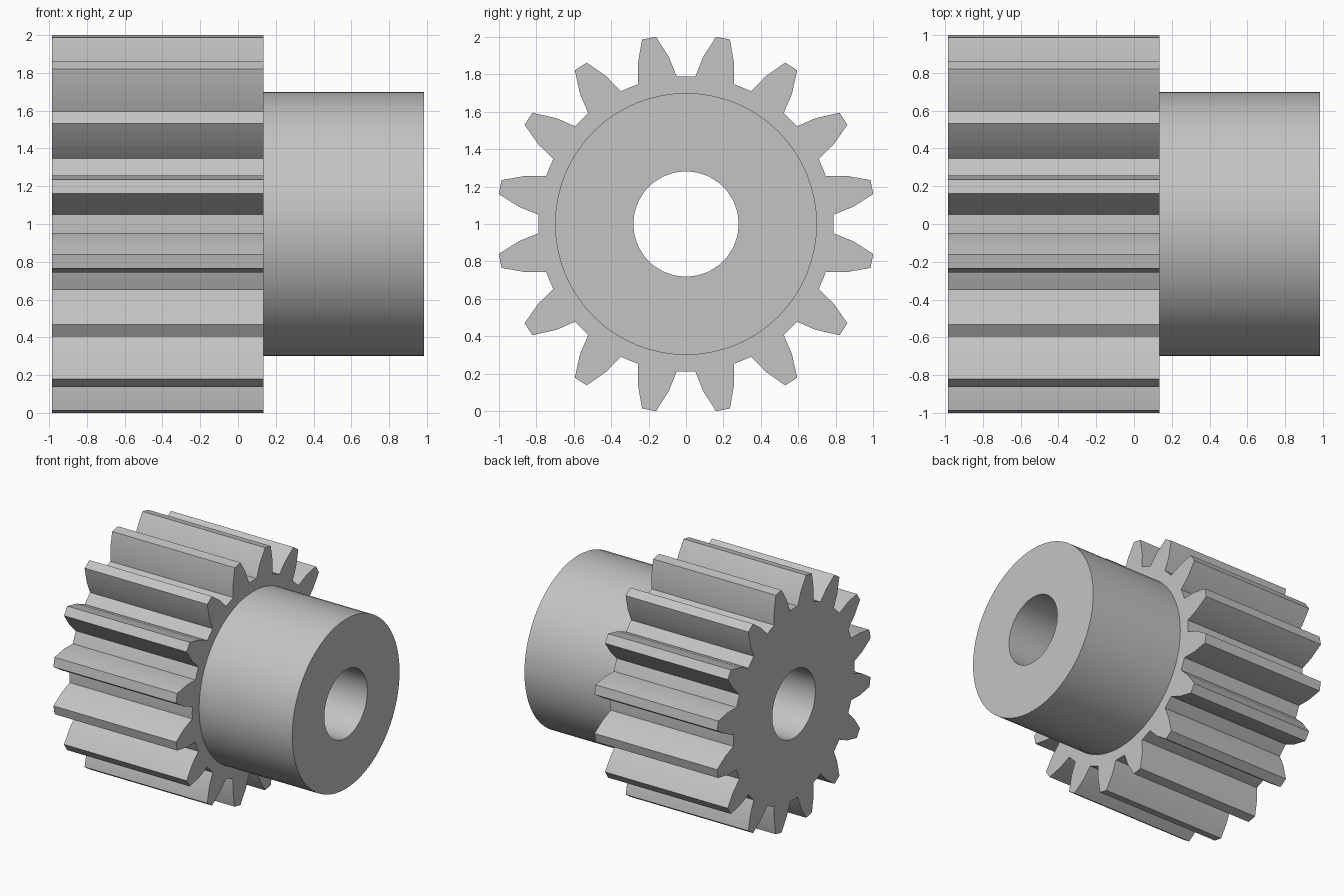
import bpy, bmesh, math

cube = bpy.data.objects.get("Cube")
if cube:
    bpy.data.objects.remove(cube, do_unlink=True)

TEETH = 16
BACK, SHOULDER, END = -0.985, 0.135, 0.985
ROOT_R, HUB_R, BORE_R = 0.79, 0.70, 0.282

steel = bpy.data.materials.new("grey_steel")
steel.use_nodes = True
grey = (0.55, 0.55, 0.55, 1)
steel.diffuse_color = grey
steel.node_tree.nodes["Principled BSDF"].inputs["Base Color"].default_value = grey


def circle(radius, count):
    return [(radius * math.cos(math.tau * i / count),
             radius * math.sin(math.tau * i / count)) for i in range(count)]


def gear_outline():
    # One tooth as (distance along its axis, offset from it), then the gap's middle
    flank = [(0.783, 0.105), (0.892, 0.085), (1.013, 0.038)]
    tooth = [(r, -w) for r, w in flank] + [(r, w) for r, w in reversed(flank)]
    half = math.pi / TEETH
    tooth.append((ROOT_R * math.cos(half), ROOT_R * math.sin(half)))
    points = []
    for i in range(TEETH):
        a = math.tau * (i + 0.5) / TEETH
        points += [(r * math.cos(a) - w * math.sin(a),
                    r * math.sin(a) + w * math.cos(a)) for r, w in tooth]
    return points


bm = bmesh.new()


def ring(points, x):
    verts = [bm.verts.new((x, y, z + 1)) for y, z in points]
    edges = [bm.edges.new((v, verts[(i + 1) % len(verts)])) for i, v in enumerate(verts)]
    return verts, edges


def wall(a, b):
    for i in range(len(a[0])):
        j = (i + 1) % len(a[0])
        bm.faces.new((a[0][i], a[0][j], b[0][j], b[0][i]))


def cap(outer, inner, side):
    bmesh.ops.triangle_fill(bm, edges=outer[1] + inner[1], use_beauty=True,
                            normal=(side, 0, 0))


# Toothed rim
rim_back, rim_front = (ring(gear_outline(), x) for x in (BACK, SHOULDER))
wall(rim_back, rim_front)

# Plain hub
hub_base, hub_end = (ring(circle(HUB_R, 64), x) for x in (SHOULDER, END))
wall(hub_base, hub_end)

# Shaft bore
bore_back, bore_end = (ring(circle(BORE_R, 28), x) for x in (BACK, END))
wall(bore_back, bore_end)

# Flat end faces and the shoulder between rim and hub
cap(rim_back, bore_back, -1)
cap(rim_front, hub_base, 1)
cap(hub_end, bore_end, 1)

bmesh.ops.recalc_face_normals(bm, faces=bm.faces)
mesh = bpy.data.meshes.new("pinion_gear")
bm.to_mesh(mesh)
bm.free()
mesh.materials.append(steel)
gear = bpy.data.objects.new("pinion_gear", mesh)
bpy.context.collection.objects.link(gear)

bpy.ops.object.select_all(action="DESELECT")
gear.select_set(True)
bpy.context.view_layer.objects.active = gear
bpy.ops.object.shade_smooth_by_angle(angle=math.radians(25))
